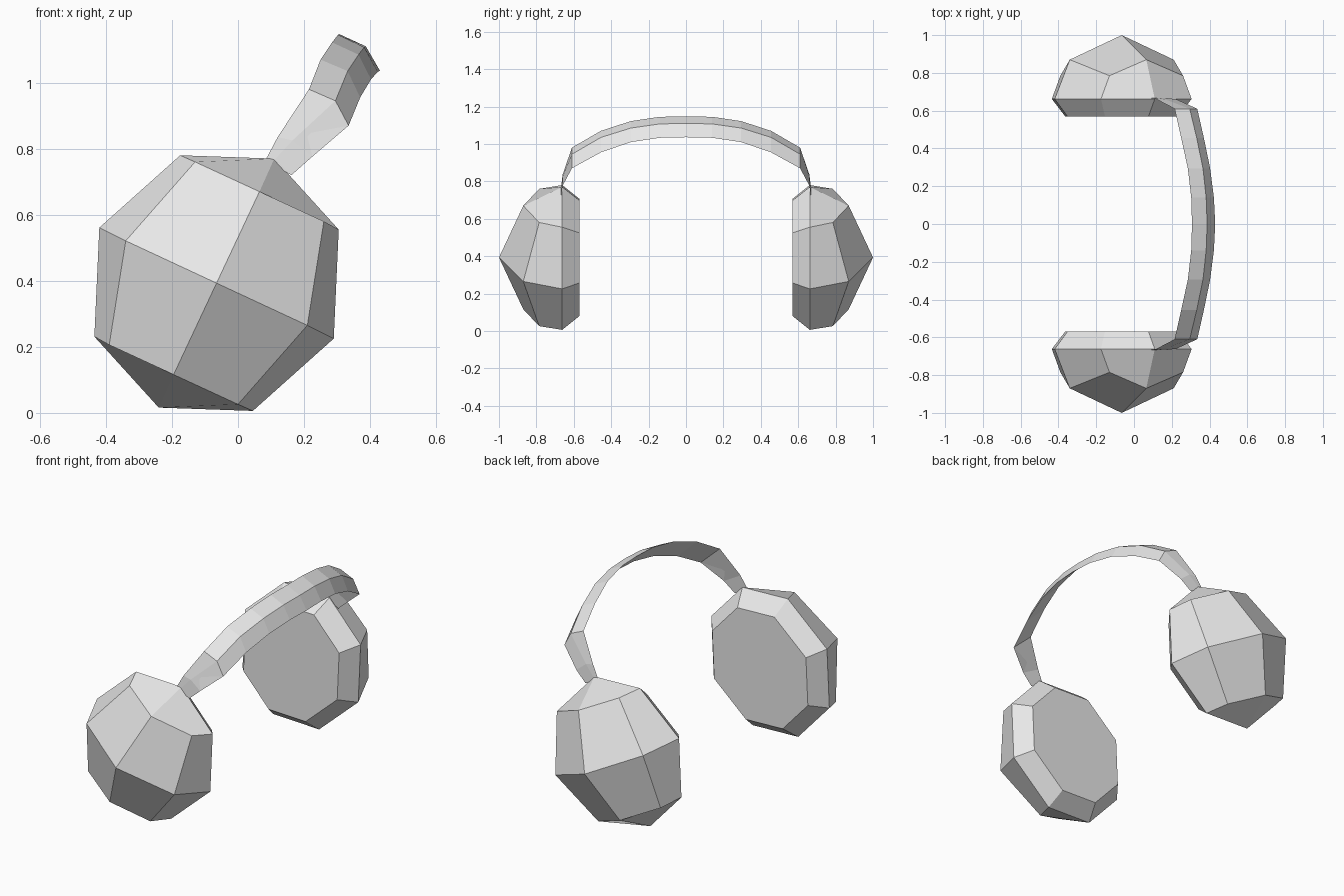
import bpy, bmesh
from mathutils import Vector

if "Cube" in bpy.data.objects:
    bpy.data.objects.remove(bpy.data.objects["Cube"])

grey = bpy.data.materials.new("light_grey")
grey.diffuse_color = (0.8, 0.8, 0.8, 1)
grey.use_nodes = True
grey.node_tree.nodes["Principled BSDF"].inputs["Base Color"].default_value = grey.diffuse_color

CX, CZ = -0.065, 0.393  # ear cup axis


def make_object(name, bm):
    bmesh.ops.recalc_face_normals(bm, faces=bm.faces[:])
    me = bpy.data.meshes.new(name)
    bm.to_mesh(me)
    bm.free()
    me.materials.append(grey)
    ob = bpy.data.objects.new(name, me)
    bpy.context.collection.objects.link(ob)
    return ob


def bridge(bm, a, b):
    n = len(a)
    for i in range(n):
        bm.faces.new((a[i], a[(i + 1) % n], b[(i + 1) % n], b[i]))


# Half of each ring; the other half is its point reflection about the axis
OUTER = [(-.11, .387), (.175, .377), (.37, .162), (.355, -.168)]
DOME = [(-.065, .367), (.13, .277), (.325, .187), (.275, -.128)]


def ring(bm, half, ys, scale=1.0):
    pts = half + [(-x, -z) for x, z in half]
    return [bm.verts.new((CX + x * scale, ys[i % 2], CZ + z * scale))
            for i, (x, z) in enumerate(pts)]


# Ear cups: four-quad dome, side ring, tapered flat inner pad
def ear_cup(name, side):
    bm = bmesh.new()
    tip = bm.verts.new((CX, side * 1.0, CZ))
    dome = ring(bm, DOME, (side * .785, side * .87))
    outer = ring(bm, OUTER, (side * .662, side * .662))
    inner = ring(bm, OUTER, (side * .57, side * .57), .81)
    for i in range(1, 8, 2):
        bm.faces.new((tip, dome[i], dome[(i + 1) % 8], dome[(i + 2) % 8]))
    bridge(bm, dome, outer)
    bridge(bm, outer, inner)
    bm.faces.new(inner)
    make_object(name, bm)


ear_cup("ear_cup_left", -1)
ear_cup("ear_cup_right", 1)

# Headband: triangular section (upper edge, crease, lower edge) at stations along y
STATIONS = [
    (.668, (.083, .765), (.112, .768), (.162, .720)),
    (.660, (.120, .835), (.165, .825), (.225, .776)),
    (.610, (.215, .980), (.295, .945), (.335, .870)),
    (.455, (.250, 1.070), (.332, 1.035), (.370, .955)),
    (.295, (.285, 1.122), (.365, 1.085), (.403, 1.010)),
    (.140, (.303, 1.145), (.382, 1.107), (.423, 1.033)),
]
MIDDLE = (0, (.307, 1.147), (.387, 1.110), (.430, 1.036))
path = [(-s[0],) + s[1:] for s in STATIONS] + [MIDDLE] + STATIONS[::-1]
bm = bmesh.new()
rows = [[bm.verts.new((x, s[0], z)) for x, z in s[1:]] for s in path]
for a, b in zip(rows, rows[1:]):
    bridge(bm, a, b)
bm.faces.new(rows[0])
bm.faces.new(rows[-1])
make_object("headband", bm)
